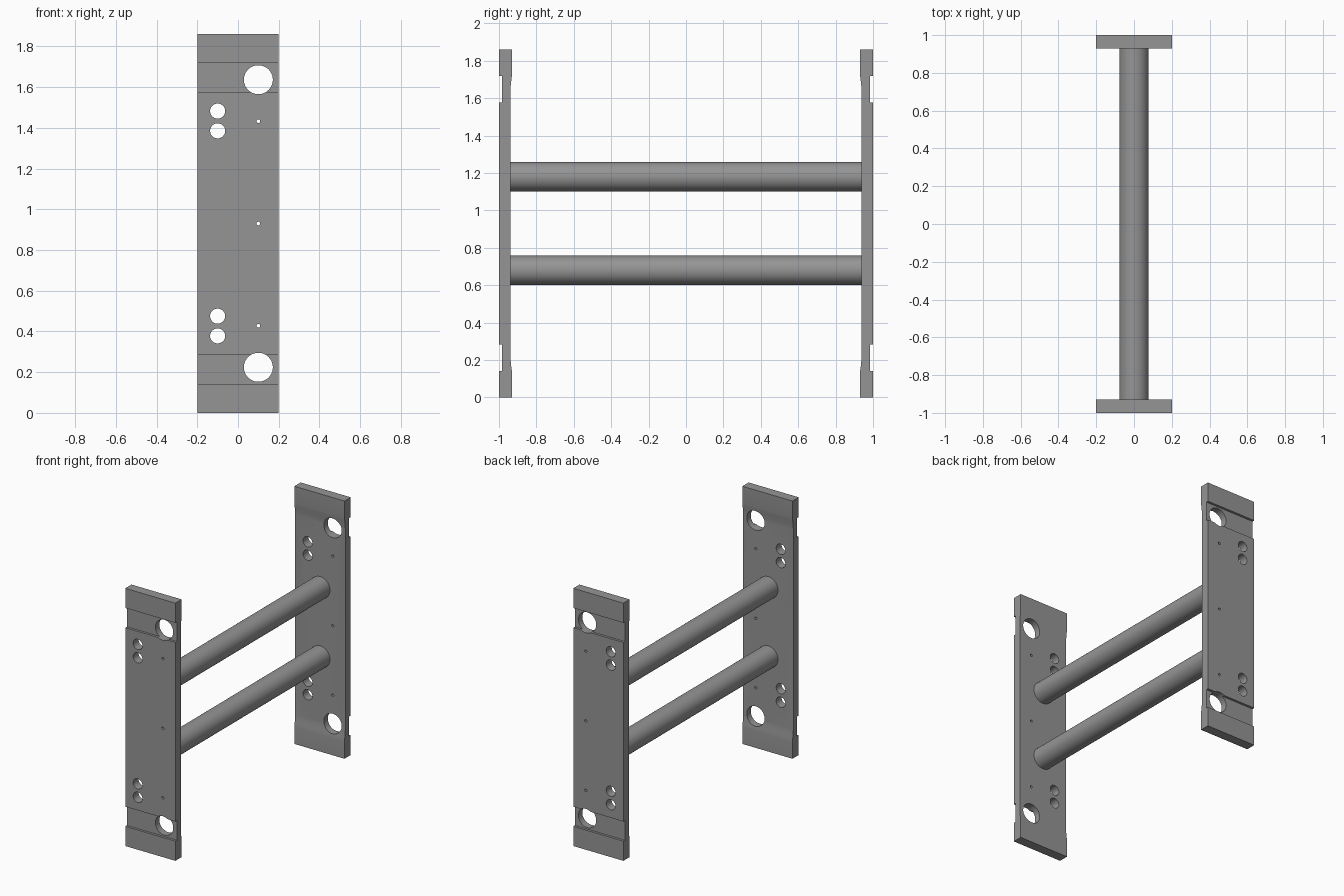
import bpy, bmesh, math
from mathutils import Matrix

if "Cube" in bpy.data.objects:
    bpy.data.objects.remove(bpy.data.objects["Cube"])

H = 1.86          # plate height
HALF_W = 0.2      # plate half width

steel = bpy.data.materials.new("grey steel")
steel.diffuse_color = (0.3, 0.3, 0.3, 1)
steel.use_nodes = True
steel.node_tree.nodes["Principled BSDF"].inputs["Base Color"].default_value = steel.diffuse_color


def finish(name, bm):
    bmesh.ops.recalc_face_normals(bm, faces=bm.faces[:])
    mesh = bpy.data.meshes.new(name)
    bm.to_mesh(mesh)
    bm.free()
    mesh.materials.append(steel)
    ob = bpy.data.objects.new(name, mesh)
    bpy.context.collection.objects.link(ob)
    return ob


def add_rod(bm, x, y, z, radius, length, sides):
    """Cylinder lying along y."""
    m = Matrix.Translation((x, y, z)) @ Matrix.Rotation(math.pi / 2, 4, 'X')
    bmesh.ops.create_cone(bm, cap_ends=True, segments=sides, radius1=radius,
                          radius2=radius, depth=length, matrix=m)


def smooth(ob):
    bpy.ops.object.select_all(action='DESELECT')
    ob.select_set(True)
    bpy.context.view_layer.objects.active = ob
    bpy.ops.object.shade_smooth_by_angle(angle=math.radians(30))


# lower half of the plate side profile (distance from centre, height)
outer = [(1.0, 0.0), (1.0, 0.142), (0.983, 0.142), (0.983, 0.284), (1.0, 0.284)]
inner = [(0.938, 0.205), (0.9365, 0.185), (0.9335, 0.16), (0.9305, 0.138),
         (0.929, 0.125), (0.929, 0.0)]
flip = lambda pts: [(y, H - z) for y, z in reversed(pts)]
profile = outer + flip(outer) + flip(inner) + inner

# hole positions (x, height, radius, sides)
holes = [(0.1, z, 0.071, 64) for z in (0.224, H - 0.224)]
holes += [(-0.1, z, 0.037, 40) for z in (0.378, 0.475, H - 0.475, H - 0.378)]
holes += [(0.1, z, 0.009, 20) for z in (0.428, H / 2, H - 0.428)]


def end_plate(name, side):
    bm = bmesh.new()
    face = bm.faces.new([bm.verts.new((-HALF_W, side * y, z)) for y, z in profile])
    ext = bmesh.ops.extrude_face_region(bm, geom=[face])
    verts = [g for g in ext["geom"] if isinstance(g, bmesh.types.BMVert)]
    bmesh.ops.translate(bm, verts=verts, vec=(2 * HALF_W, 0, 0))
    plate = finish(name, bm)

    # drill the holes
    cut = bmesh.new()
    for x, z, r, n in holes:
        add_rod(cut, x, side * 0.96, z, r, 0.3, n)
    drill = finish("hole_cutter", cut)
    drill.hide_render = True
    mod = plate.modifiers.new("holes", 'BOOLEAN')
    mod.operation = 'DIFFERENCE'
    mod.solver = 'EXACT'
    mod.object = drill
    bpy.context.view_layer.objects.active = plate
    bpy.ops.object.modifier_apply(modifier=mod.name)
    bpy.data.objects.remove(drill)
    smooth(plate)


end_plate("front_plate", -1)
end_plate("back_plate", 1)

# two round cross bars joining the plates
for name, z in (("lower_bar", 0.68), ("upper_bar", 1.18)):
    bm = bmesh.new()
    add_rod(bm, 0, 0, z, 0.078, 1.88, 64)
    smooth(finish(name, bm))
